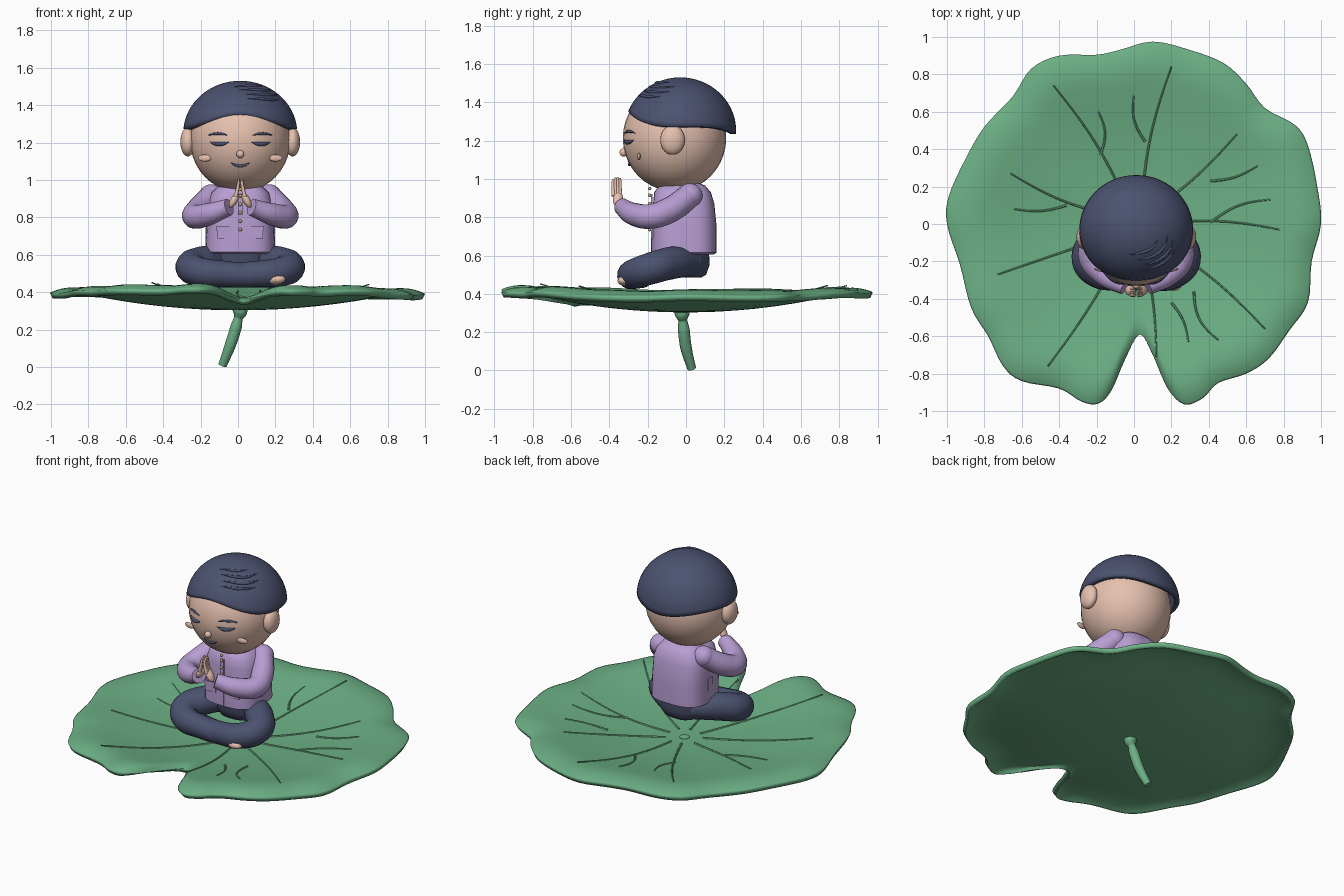
import bpy, bmesh, math
from mathutils import Vector

cube = bpy.data.objects.get("Cube")
if cube:
    bpy.data.objects.remove(cube, do_unlink=True)


# ---------- helpers ----------
def material(name, r, g, b):
    lin = lambda c: ((c / 255 + 0.055) / 1.055) ** 2.4
    col = (lin(r), lin(g), lin(b), 1)
    m = bpy.data.materials.new(name)
    m.use_nodes = True
    m.diffuse_color = col
    bsdf = m.node_tree.nodes["Principled BSDF"]
    bsdf.inputs["Base Color"].default_value = col
    bsdf.inputs["Roughness"].default_value = 0.8
    return m


GREEN = material("leaf green", 108, 176, 133)
SKIN = material("skin", 230, 193, 175)
NAVY = material("navy", 76, 82, 112)
LILAC = material("lilac", 184, 158, 211)
GOLD = material("gold", 205, 175, 125)


def smooth(ob, angle=50):
    bpy.ops.object.select_all(action='DESELECT')
    bpy.context.view_layer.objects.active = ob
    ob.select_set(True)
    bpy.ops.object.shade_smooth_by_angle(angle=math.radians(angle))


def mesh_object(name, bm, mat):
    bmesh.ops.recalc_face_normals(bm, faces=bm.faces)
    me = bpy.data.meshes.new(name)
    bm.to_mesh(me)
    bm.free()
    ob = bpy.data.objects.new(name, me)
    bpy.context.collection.objects.link(ob)
    me.materials.append(mat)
    smooth(ob)
    return ob


def rings_mesh(name, rings, mat, caps=(True, True)):
    """Skin a list of closed rings."""
    bm = bmesh.new()
    vs = [[bm.verts.new(p) for p in ring] for ring in rings]
    n = len(rings[0])
    for a, b in zip(vs, vs[1:]):
        for i in range(n):
            bm.faces.new((a[i], a[(i + 1) % n], b[(i + 1) % n], b[i]))
    if caps[0]:
        bm.faces.new(vs[0])
    if caps[1]:
        bm.faces.new(vs[-1])
    return mesh_object(name, bm, mat)


def thicken(ob, depth, outward):
    """Turn an open sheet into a shell; outward gives the outside direction."""
    for poly in ob.data.polygons:
        if poly.normal.dot(outward(poly.center)) < 0:
            poly.flip()
    mod = ob.modifiers.new("thickness", 'SOLIDIFY')
    mod.thickness, mod.offset = depth, -1


def ball(name, loc, size, mat, rot=(0, 0, 0)):
    bm = bmesh.new()
    bmesh.ops.create_uvsphere(bm, u_segments=32, v_segments=20, radius=1)
    bmesh.ops.scale(bm, vec=size, verts=bm.verts)
    ob = mesh_object(name, bm, mat)
    ob.location, ob.rotation_euler = loc, rot


def box(name, loc, size, mat):
    bm = bmesh.new()
    bmesh.ops.create_cube(bm, size=1)
    bmesh.ops.scale(bm, vec=size, verts=bm.verts)
    mesh_object(name, bm, mat).location = loc


def tube(name, pts, radii, mat, sides=4):
    cu = bpy.data.curves.new(name, 'CURVE')
    cu.dimensions = '3D'
    cu.bevel_depth, cu.bevel_resolution = 1, sides
    cu.use_fill_caps, cu.resolution_u = True, 8
    sp = cu.splines.new('BEZIER')
    sp.bezier_points.add(len(pts) - 1)
    for bp, p, r in zip(sp.bezier_points, pts, radii):
        bp.co, bp.radius = p, r
        bp.handle_left_type = bp.handle_right_type = 'AUTO'
    ob = bpy.data.objects.new(name, cu)
    bpy.context.collection.objects.link(ob)
    cu.materials.append(mat)
    bpy.ops.object.select_all(action='DESELECT')
    bpy.context.view_layer.objects.active = ob
    ob.select_set(True)
    bpy.ops.object.convert(target='MESH')
    smooth(bpy.context.object)


def loft(name, sections, mat, power=3, n=48):
    """Stack of rounded-square sections: z, half width, half depth, y centre."""
    def pt(a, z, rx, ry, cy):
        k = (abs(math.cos(a)) ** power + abs(math.sin(a)) ** power) ** (-1 / power)
        return (CX + rx * k * math.cos(a), cy + ry * k * math.sin(a), z)
    rings_mesh(name, [[pt(math.tau * i / n, *s) for i in range(n)] for s in sections], mat)


CX = 0.012

# ---------- leaf ----------
outline = [(.03, -.59), (.1, -.7), (.18, -.88), (.27, -.965), (.37, -.93), (.45, -.85), (.6, -.8),
           (.72, -.72), (.83, -.57), (.93, -.42), (.95, -.2), (1, 0), (.98, .2), (.93, .42),
           (.86, .53), (.7, .62), (.6, .75), (.48, .86), (.3, .93), (.1, .975), (-.08, .93),
           (-.2, .905), (-.4, .9), (-.55, .83), (-.65, .68), (-.8, .52), (-.9, .35), (-.99, .15),
           (-1, 0), (-.93, -.22), (-.87, -.45), (-.78, -.6), (-.7, -.76), (-.6, -.84),
           (-.4, -.88), (-.28, -.95), (-.19, -.96), (-.12, -.89), (-.05, -.73)]


def leaf_z(x, y, t=0):
    """Shallow dish with a gentle wave and a rim that curls down."""
    f, a = math.hypot(x, y), math.atan2(y, x)
    wave = .006 * math.cos(7 * a) - .012 * math.cos(2 * a) - .008 * math.cos(a)
    return .335 + f * f * (.14 + wave - .07 * max(0, (t - .78) / .22) ** 2)


edge = []
for i in range(len(outline)):
    p0, p1, p2, p3 = [Vector(outline[(i + k - 1) % len(outline)]) for k in range(4)]
    for j in range(4):
        u = j / 4
        edge.append(p1 + .5 * u * (p2 - p0 + u * (2 * p0 - 5 * p1 + 4 * p2 - p3
                                                  + u * (3 * p1 - p0 - 3 * p2 + p3))))
hub = Vector((.02, -.05))
rings = []
for t in [.01, .1, .2, .3, .4, .5, .6, .7, .8, .85, .9, .94, .97, .99, 1]:
    ring = [hub + (e - hub) * t for e in edge]
    rings.append([(p.x, p.y, leaf_z(p.x, p.y, t)) for p in ring])
leaf = rings_mesh("lily_leaf", rings, GREEN, caps=(True, False))
thicken(leaf, .032, lambda c: Vector((0, 0, 1)))

# raised veins: start, end and sideways bow
veins = [(-.03, .09, -.43, .74, -.03), (.04, .1, .2, .84, .03), (.1, .07, .55, .48, -.02),
         (.12, 0, .78, -.03, .03), (.1, -.07, .7, -.56, .03), (.04, -.1, .12, -.71, .02),
         (-.04, -.09, -.46, -.76, .02), (-.09, -.05, -.73, -.27, 0), (-.09, .04, -.66, .27, .03),
         (-.18, .37, -.19, .6, -.03), (.06, .44, 0, .69, .03), (.41, .01, .73, .13, .03),
         (.41, .23, .66, .31, -.02), (-.36, .1, -.64, .08, .02), (.32, -.36, .45, -.62, -.04),
         (.2, -.42, .29, -.63, .02)]
for x0, y0, x1, y1, bow in veins:
    a, b = Vector((x0, y0)), Vector((x1, y1))
    side = Vector((y0 - y1, x1 - x0)).normalized()
    pts = []
    for k in range(9):
        p = a.lerp(b, k / 8) + side * bow * math.sin(math.pi * k / 8)
        pts.append((p.x, p.y, leaf_z(p.x, p.y) + .001))
    tube("leaf_vein", pts, [.007 - .0004 * k for k in range(9)], GREEN, 1)

# stem
tube("leaf_stem", [(.01, -.02, .33), (.01, -.02, .29), (.002, -.017, .262), (-.01, -.012, .215),
                   (-.04, 0, .12), (-.083, .03, .009)], [.045, .038, .023, .031, .03, .023], GREEN)
ball("leaf_hub", (.01, 0, .337), (.03, .03, .008), GREEN)

# ---------- body ----------
loft("jacket", [(.605, .165, .155, -.01), (.615, .185, .17, -.01), (.75, .18, .17, -.01),
                (.87, .175, .16, -.012), (.93, .155, .148, -.018), (.965, .12, .12, -.02),
                (.985, .07, .07, -.02)], LILAC)
loft("hips", [(.485, .08, .07, .01), (.5, .115, .1, .005), (.55, .14, .12, .003),
              (.63, .145, .12, 0)], NAVY, 2.5)
box("jacket_placket", (CX, -.18, .77), (.025, .008, .3), LILAC)
for z in (.735, .78, .825, .87, .915, .95):
    ball("button", (CX, -.19, z), (.009, .009, .009), GOLD)

for s, side in ((1, "left"), (-1, "right")):
    X = lambda x: CX + s * x
    # pocket with a flap, and side panel
    box(side + "_pocket", (X(.085), -.177, .715), (.075, .009, .055), LILAC)
    box(side + "_pocket_flap", (X(.085), -.181, .742), (.085, .009, .022), LILAC)
    box(side + "_side_panel", (X(.181), -.01, .695), (.009, .045, .15), LILAC)
    # sleeve
    ball(side + "_shoulder", (X(.155), .02, .913), (.066, .066, .064), LILAC)
    tube(side + "_sleeve", [(X(.155), .02, .913), (X(.225), -.09, .835), (X(.243), -.18, .805),
                            (X(.175), -.27, .815), (X(.06), -.335, .855)],
         [.064, .068, .066, .06, .045], LILAC, 6)
    # hand with four fingers
    ball(side + "_palm", (X(.033), -.355, .892), (.02, .027, .045), SKIN, (0, -s * .5, 0))
    for k in range(4):
        y, tip = -.343 - .012 * k, 1 + .01 * math.sin(k + .5)
        tube(side + "_finger", [(X(.025), y, .91), (X(.013), y - .002, .96),
                                (X(.009), y - .002, tip - .01), (X(.008), y - .002, tip)],
             [.011, .009, .008, .004], SKIN, 2)
    # thigh, knee and shin crossing in front
    y_end, z_end = (-.29, .485) if s < 0 else (-.23, .49)
    ball(side + "_hip", (X(.09), .02, .565), (.075, .075, .07), NAVY)
    tube(side + "_leg", [(X(.09), .02, .565), (X(.2), -.08, .56), (X(.262), -.175, .535),
                         (X(.22), -.255, .51), (X(.06), -.285, .495), (X(-.14), y_end, z_end)],
         [.075, .086, .085, .079, .07, .06], NAVY, 6)
    ball(side + "_foot", (X(-.185), y_end - .027, z_end - .016), (.058, .038, .028), SKIN,
         (0, 0, s * .3))

# ---------- head ----------
HC, HR = Vector((CX, -.06, 1.213)), Vector((.268, .27, .278))
ball("head", HC, HR, SKIN)


def face(x, z, out=0):
    q = 1 - (x / HR.x) ** 2 - ((z - HC.z) / HR.z) ** 2
    return (CX + x, HC.y - HR.y * math.sqrt(q) - out, z)


def face_line(name, x, z, half, arch, thick):
    steps = [k / 4 for k in range(-4, 5)]
    tube(name, [face(x + half * u, z + arch * (1 - u * u)) for u in steps],
         [thick * (1.15 - u * u) for u in steps], NAVY, 3)


for s, side in ((1, "left"), (-1, "right")):
    ball(side + "_ear", (CX + s * .28, -.07, 1.203), (.04, .064, .077), SKIN)
    ball(side + "_cheek", face(s * .19, 1.117, .02), (.036, .009, .018), SKIN, (0, 0, s * .15))
    face_line(side + "_brow", s * .12, 1.238, .053, .01, .0065)
    face_line(side + "_eye", s * .112, 1.203, .05, -.011, .0105)
ball("nose", face(0, 1.138, .006), (.021, .021, .021), SKIN)
face_line("mouth", 0, 1.092, .05, -.017, .0075)

# hair cap with a raised hairline in front and a lower nape
TOP = Vector((CX, -.03, 1.25))


def hair(a, t):
    fy = math.sin(a)
    rim = 1.272 + (.08 * (-fy) ** 3 if fy < 0 else -.037 * fy ** 4)
    p = t * math.acos((rim - TOP.z) / .28)
    r = math.sin(p)
    return TOP + Vector((.305 * r * math.cos(a), .292 * r * fy, .28 * math.cos(p)))


rings = [[hair(math.tau * i / 64, t) for i in range(64)] for t in [.01] + [k / 16 for k in range(1, 17)]]
cap = rings_mesh("hair_cap", rings, NAVY, caps=(True, False))
thicken(cap, .03, lambda c: c - TOP)

# combed locks sweeping over the front left of the crown
for a0, a1, t0, t1 in ((-1.4, -.3, .6, .5), (-1.6, -.2, .5, .4), (-1.4, -.5, .7, .6), (-1.8, -.5, .4, .3)):
    pts = [hair(a0 + (a1 - a0) * k / 4, t0 + (t1 - t0) * k / 4) for k in range(5)]
    tube("hair_lock", pts, [.002, .006, .009, .007, .002], NAVY, 3)
